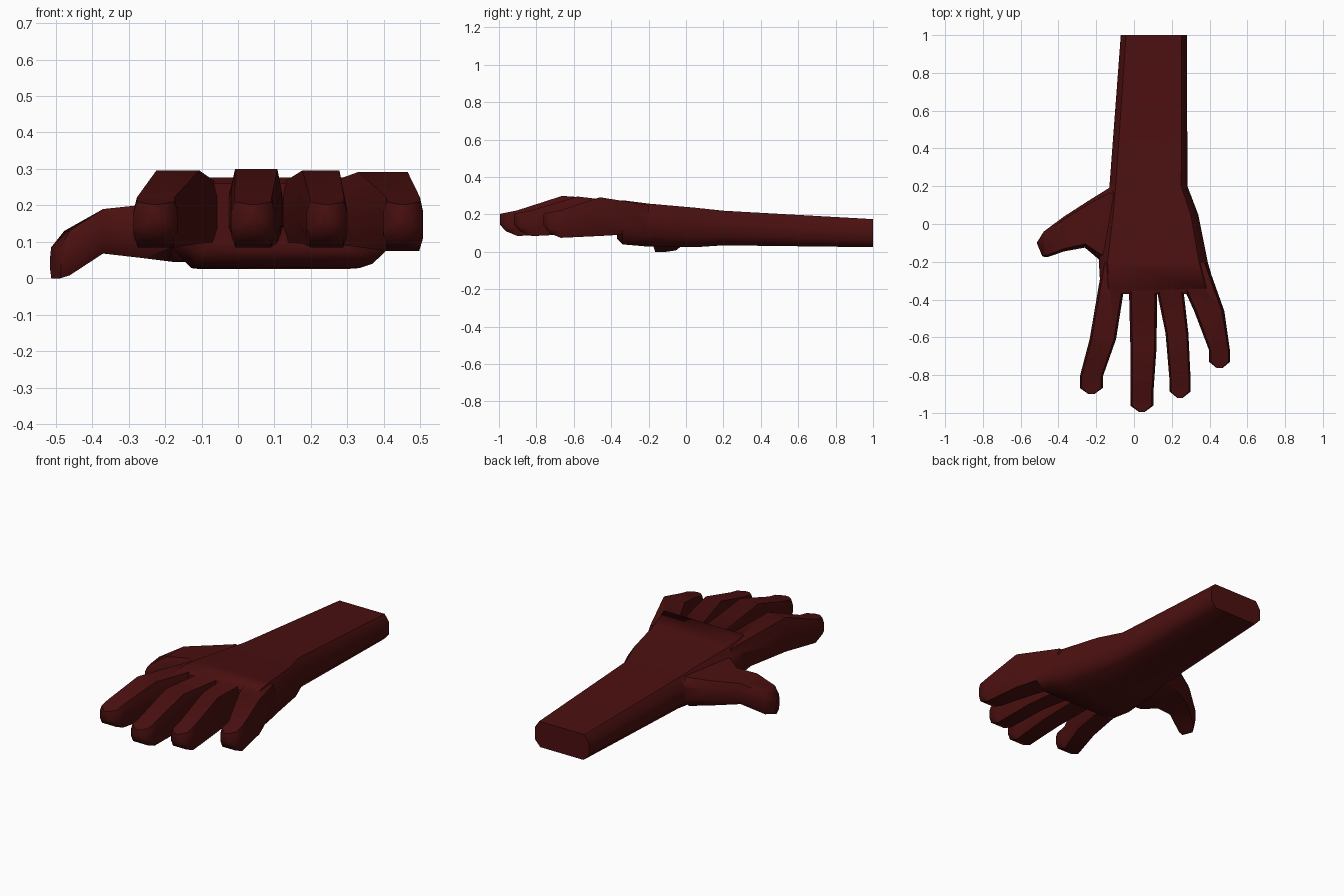
import bpy, bmesh

if "Cube" in bpy.data.objects:
    bpy.data.objects.remove(bpy.data.objects["Cube"])

skin = bpy.data.materials.new("dark maroon")
skin.diffuse_color = (0.07, 0.005, 0.005, 1)
skin.use_nodes = True
skin.node_tree.nodes["Principled BSDF"].inputs["Base Color"].default_value = skin.diffuse_color

# Eight-sided cross-section: (fraction across the width, fraction of the height)
PROFILE = [(.08, 1), (.92, 1), (1, .72), (1, .25), (.9, 0), (.1, 0), (0, .25), (0, .72)]


def loft(name, sections):
    """Skin sections (xa, ya, xb, yb, z_low, z_high) into a closed tube."""
    bm = bmesh.new()
    rings = []
    for xa, ya, xb, yb, lo, hi in sections:
        rings.append([bm.verts.new((xa + (xb - xa) * u, ya + (yb - ya) * u, lo + (hi - lo) * v))
                      for u, v in PROFILE])
    n = len(PROFILE)
    for r, s in zip(rings, rings[1:]):
        for i in range(n):
            j = (i + 1) % n
            bm.faces.new((r[i], r[j], s[j], s[i]))
    bm.faces.new(rings[0])
    bm.faces.new(rings[-1])
    bmesh.ops.recalc_face_normals(bm, faces=bm.faces)
    me = bpy.data.meshes.new(name)
    bm.to_mesh(me)
    bm.free()
    me.materials.append(skin)
    ob = bpy.data.objects.new(name, me)
    bpy.context.collection.objects.link(ob)
    return ob


def finger(name, base, knuckle, end, z_low, z_top):
    """base, knuckle, end: (x left, x right, y). Tip narrows to a blunt wedge."""
    (b0, b1, by), (k0, k1, ky), (e0, e1, ey) = base, knuckle, end
    mid = (e0 + e1) / 2
    return loft(name, [
        (b0, by, b1, by, .10, .25),
        (k0, ky, k1, ky, z_low + .01, z_top),
        (e0, ey + .06, e1, ey + .06, z_low, .222),
        (e0, ey, e1, ey, z_low + .025, .21),
        (mid - .015, ey - .033, mid + .015, ey - .033, .145, .203)])


# Forearm running into the palm
hand = loft("hand_and_forearm", [
    (-.07, 1, .28, 1, .025, .175),
    (-.13, .2, .283, .2, .035, .22),
    (-.15, .05, .34, .05, .025, .236),
    (-.186, -.2, .39, -.2, .028, .258),
    (-.178, -.34, .43, -.34, .04, .276),
    (-.15, -.37, .37, -.37, .07, .26)])

# Thumb
parts = [loft("thumb", [
    (.05, .17, .05, -.25, .07, .21),
    (-.125, .195, -.183, -.19, .045, .215),
    (-.23, .13, -.26, -.125, .055, .202),
    (-.37, .04, -.37, -.145, .068, .19),
    (-.478, -.04, -.46, -.176, .008, .13),
    (-.515, -.10, -.485, -.172, .0, .085)])]

# Four fingers
parts += [
    finger("index_finger", (-.165, -.03, -.2), (-.235, -.095, -.61), (-.287, -.165, -.868), .085, .296),
    finger("middle_finger", (-.03, .125, -.2), (-.019, .119, -.66), (-.019, .102, -.962), .085, .3),
    finger("ring_finger", (.09, .245, -.2), (.167, .288, -.58), (.188, .3, -.887), .085, .296),
    finger("little_finger", (.20, .385, -.2), (.318, .478, -.46), (.398, .508, -.73), .075, .292)]

# Fuse everything into one skin
for p in parts:
    m = hand.modifiers.new("fuse", 'BOOLEAN')
    m.operation, m.solver, m.object = 'UNION', 'EXACT', p
bpy.ops.object.select_all(action='DESELECT')
hand.select_set(True)
bpy.context.view_layer.objects.active = hand
for m in list(hand.modifiers):
    bpy.ops.object.modifier_apply(modifier=m.name)
for p in parts:
    bpy.data.objects.remove(p)
bpy.ops.object.shade_smooth_by_angle(angle=0.9)
